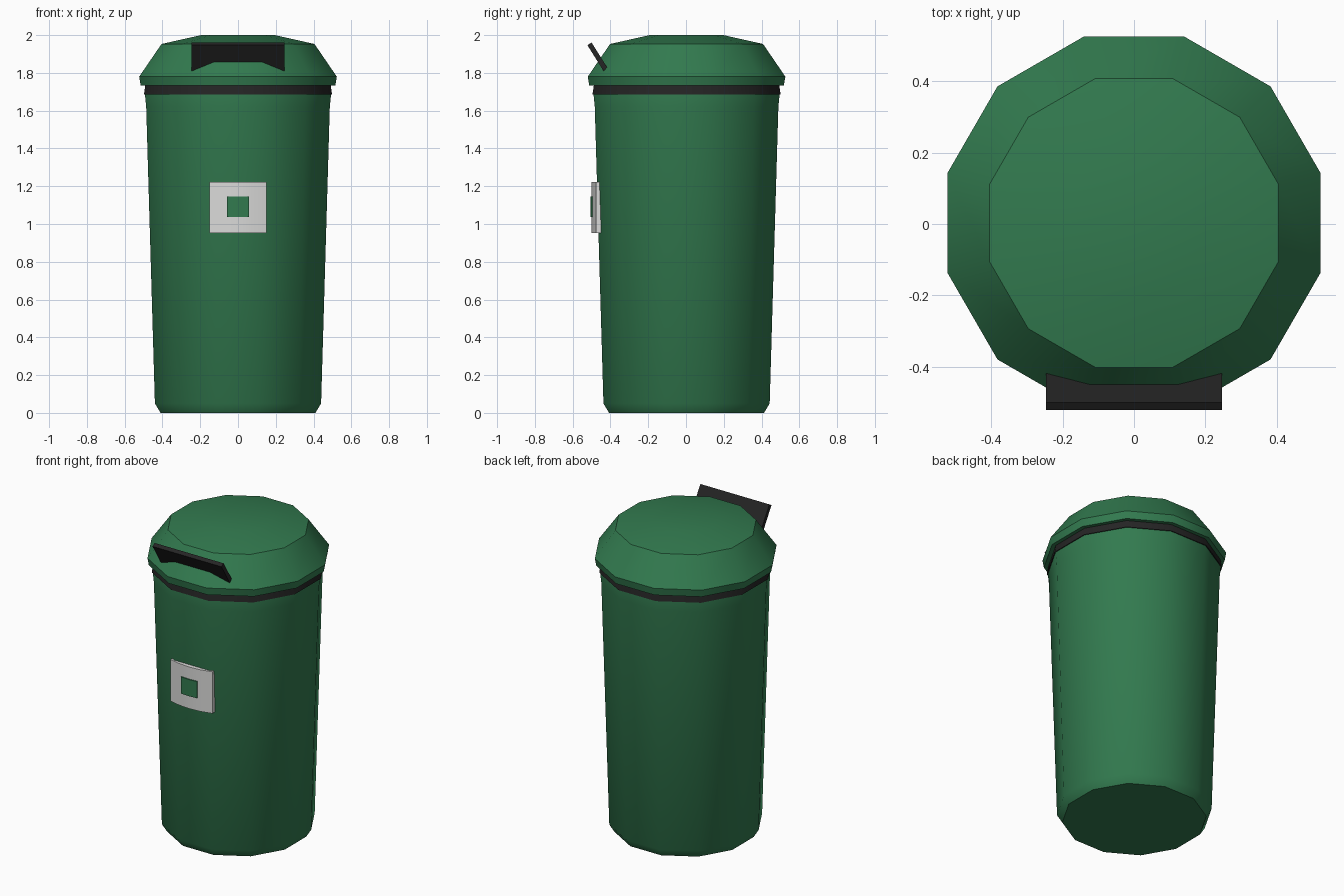
import bpy, bmesh, math
from mathutils import Vector

if "Cube" in bpy.data.objects:
    bpy.data.objects.remove(bpy.data.objects["Cube"])

SIDES = 12
CY = 0.003  # small shift so the whole model is centred in y


def material(name, rgb):
    m = bpy.data.materials.new(name)
    m.diffuse_color = (*rgb, 1.0)
    m.use_nodes = True
    m.node_tree.nodes["Principled BSDF"].inputs["Base Color"].default_value = m.diffuse_color
    return m


GREEN = material("bin green", (0.032, 0.195, 0.078))
BLACK = material("rubber black", (0.018, 0.018, 0.018))
GREY = material("label grey", (0.70, 0.70, 0.69))


def finish(name, bm, mat, smooth=True):
    bmesh.ops.recalc_face_normals(bm, faces=bm.faces)
    me = bpy.data.meshes.new(name)
    bm.to_mesh(me)
    bm.free()
    me.materials.append(mat)
    ob = bpy.data.objects.new(name, me)
    bpy.context.collection.objects.link(ob)
    if smooth:
        bpy.ops.object.select_all(action='DESELECT')
        ob.select_set(True)
        bpy.context.view_layer.objects.active = ob
        bpy.ops.object.shade_smooth_by_angle(angle=math.radians(34))
    return ob


def loft(bm, rings, closed_ring=True):
    """Skin a list of vertex loops and cap both ends."""
    loops = [[bm.verts.new(p) for p in r] for r in rings]
    n = len(loops[0])
    for a, b in zip(loops, loops[1:]):
        for i in range(n):
            j = (i + 1) % n
            bm.faces.new((a[i], a[j], b[j], b[i]))
    bm.faces.new(loops[0])
    bm.faces.new(loops[-1])


def turned(name, profile, mat):
    """Twelve-sided solid; profile holds (flat-to-centre distance, height)."""
    k = 1 / math.cos(math.pi / SIDES)
    rings = []
    for r, z in profile:
        rings.append([(r * k * math.cos(t), CY + r * k * math.sin(t), z)
                      for t in (math.tau * (i + 0.5) / SIDES for i in range(SIDES))])
    bm = bmesh.new()
    loft(bm, rings)
    return finish(name, bm, mat)


# Tapered body
turned("body", [(0.41, 0), (0.44, 0.05), (0.486, 1.62), (0.493, 1.69), (0.485, 1.74)], GREEN)

# Dark seal under the lid
turned("seal_band", [(0.498, 1.686), (0.49, 1.74)], BLACK)

# Domed lid with a rim
turned("lid", [(0.515, 1.733), (0.523, 1.78), (0.405, 1.953), (0.195, 2.0)], GREEN)

# Tilted handle plate, sunk into the lid
down = Vector((0, 0.53, -0.85)) * 0.185
thick = Vector((0, 0.022, 0.014))
top = Vector((0, -0.522, 1.947))
section = [top, top + thick, top + thick + down, top + down]
bm = bmesh.new()
loft(bm, [[p + Vector((x, 0, 0)) for p in section] for x in (-0.247, 0.247)])
finish("handle", bm, BLACK, smooth=False)


# Curved label plate on the front
def arc_plate(name, half, z0, z1, radius, depth, segs, mat):
    xs = [half * (2 * i / segs - 1) for i in range(segs + 1)]
    outer = [(x, -math.sqrt(radius ** 2 - x * x)) for x in xs]
    outline = outer + [(x, y + depth) for x, y in reversed(outer)]
    bm = bmesh.new()
    loft(bm, [[(x, y, z) for x, y in outline] for z in (z0, z1)])
    return finish(name, bm, mat)


arc_plate("label", 0.15, 0.953, 1.223, 0.499, 0.03, 4, GREY)

# Small square in the middle of the label
arc_plate("label_square", 0.057, 1.037, 1.145, 0.506, 0.009, 2, GREEN)
